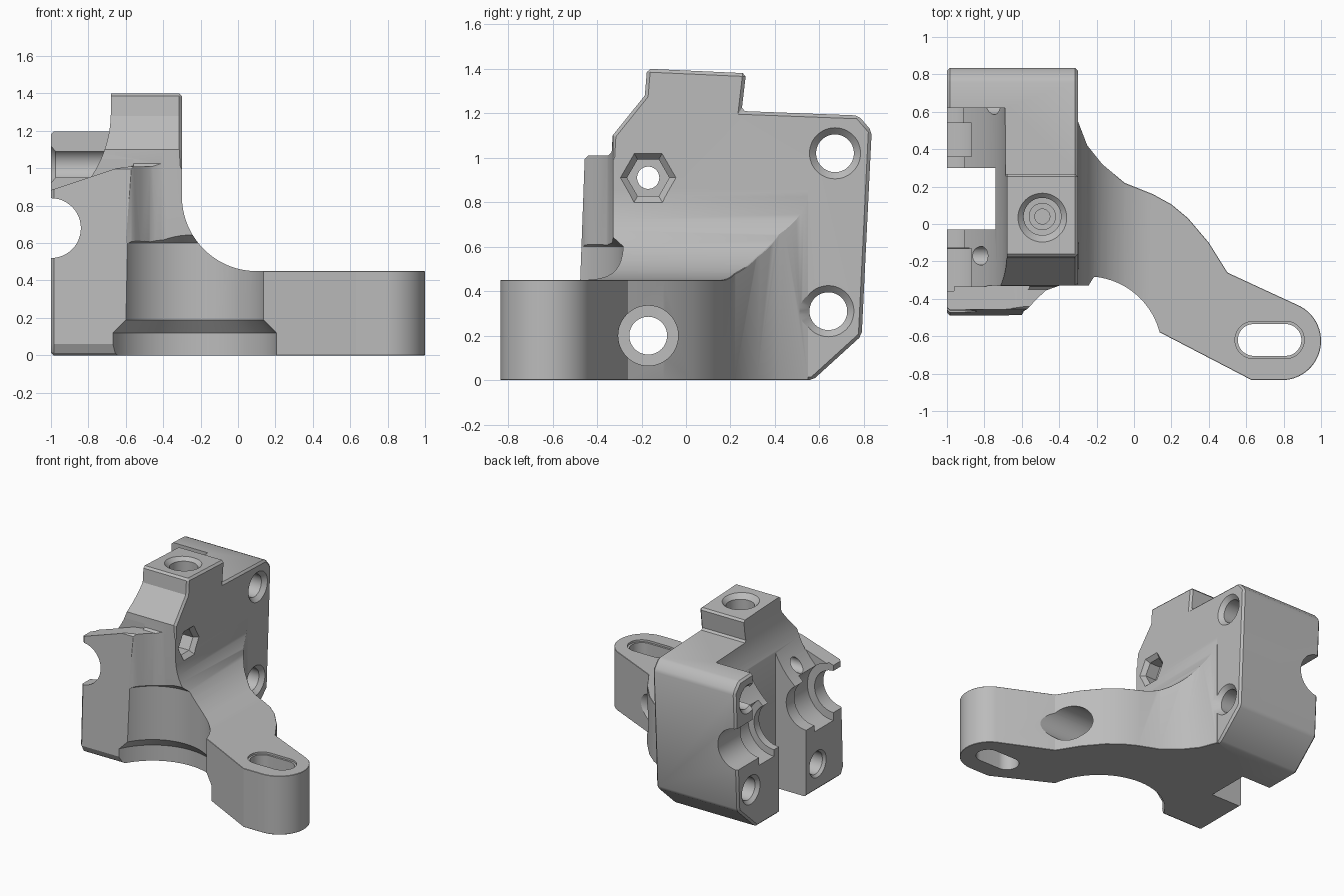
import bpy, bmesh
from math import sin, cos, pi, radians

if "Cube" in bpy.data.objects:
    bpy.data.objects.remove(bpy.data.objects["Cube"], do_unlink=True)

grey = bpy.data.materials.new("mid_grey")
grey.use_nodes = True
grey.diffuse_color = (0.5, 0.5, 0.5, 1)
grey.node_tree.nodes["Principled BSDF"].inputs["Base Color"].default_value = (0.5, 0.5, 0.5, 1)


def place(axis, u, v, d):
    return {"x": (d, u, v), "y": (u, d, v), "z": (u, v, d)}[axis]


def loft(name, axis, rings):
    """Closed solid through rings, each a list of (u, v) and a depth on the axis."""
    bm = bmesh.new()
    loops = [[bm.verts.new(place(axis, u, v, d)) for u, v in pts] for pts, d in rings]
    n = len(loops[0])
    for a, b in zip(loops, loops[1:]):
        for i in range(n):
            j = (i + 1) % n
            bm.faces.new((a[i], a[j], b[j], b[i]))
    bm.faces.new(loops[0])
    bm.faces.new(loops[-1])
    bmesh.ops.recalc_face_normals(bm, faces=bm.faces)
    mesh = bpy.data.meshes.new(name)
    bm.to_mesh(mesh)
    bm.free()
    mesh.materials.append(grey)
    ob = bpy.data.objects.new(name, mesh)
    bpy.context.collection.objects.link(ob)
    return ob


def prism(name, axis, pts, lo, hi):
    return loft(name, axis, [(pts, lo), (pts, hi)])


def arc(cu, cv, r, start, end, n=24):
    steps = [radians(start + (end - start) * i / n) for i in range(n + 1)]
    return [(cu + r * cos(t), cv + r * sin(t)) for t in steps]


def turned(name, axis, cu, cv, profile, sides=48):
    """Round solid from (radius, depth) pairs."""
    turn = 360 / sides
    return loft(name, axis, [(arc(cu, cv, r, 0, 360 - turn, sides - 1), d) for r, d in profile])


def box(name, x, y, z):
    return prism(name, "z", [(x[0], y[0]), (x[1], y[0]), (x[1], y[1]), (x[0], y[1])], *z)


def apply_modifier(ob, mod):
    bpy.context.view_layer.objects.active = ob
    bpy.ops.object.modifier_apply(modifier=mod.name)


def boolean(ob, other, operation="DIFFERENCE"):
    mod = ob.modifiers.new("boolean", "BOOLEAN")
    mod.operation, mod.solver, mod.object = operation, "EXACT", other
    apply_modifier(ob, mod)
    bpy.data.objects.remove(other, do_unlink=True)


def soften(ob, width):
    mod = ob.modifiers.new("edge_break", "BEVEL")
    mod.width, mod.segments, mod.limit_method = width, 1, "ANGLE"
    mod.angle_limit = radians(40)
    apply_modifier(ob, mod)


# Clamp body: slightly leaning side profile with the tower on top
body = prism("clamp_bracket", "x", [
    (-0.46, 0), (0.57, 0), (0.79, 0.2), (0.835, 1.12), (0.775, 1.19), (0.25, 1.21),
    (0.27, 1.38), (-0.175, 1.4), (-0.185, 1.28), (-0.33, 1.1), (-0.335, 1.01),
    (-0.455, 1.01), (-0.49, 0.06)], -1, -0.3)
soften(body, 0.015)

# Arm with rounded end, tall enough to hold the fillet against the body
outline = [(-0.5, 0.5), (-0.3, 0.55), (-0.25, 0.42), (-0.17, 0.32), (-0.05, 0.22),
           (0.1, 0.16), (0.2, 0.105), (0.29, 0.03), (0.4, -0.1), (0.5, -0.26)]
outline += arc(0.79, -0.625, 0.21, 62, -90) + [(0.63, -0.835), (0.12, -0.57), (-0.4, -0.5)]
arm = prism("arm", "z", outline, 0, 0.86)
boolean(arm, prism("fillet_cutter", "y",
                   arc(0.1, 0.85, 0.4, 180, 270) + [(1.2, 0.45), (1.2, 1), (-0.3, 1)], -1, 1))
soften(arm, 0.012)
boolean(body, arm, "UNION")

# Round recess in the front, wider at its foot
boolean(body, turned("front_recess", "z", -0.25, -0.68,
                     [(0.46, -0.1), (0.46, 0.12), (0.4, 0.19), (0.4, 0.6), (0.31, 0.68)], 72))
# Upper front corner, swept back from the clamp block
boolean(body, prism("front_corner", "z", [
    (-0.62, -0.7), (-0.62, -0.48), (-0.57, -0.455), (-0.52, -0.4), (-0.47, -0.355),
    (-0.4, -0.33), (0.1, -0.325), (0.1, -0.7)], 0.6, 1.1))
# Sloping top of the front block
boolean(body, prism("front_slope", "y", [
    (-1.1, 0.85), (-0.65, 1), (-0.56, 1.012), (-0.56, 1.05), (-1.1, 1.05)], -0.6, -0.33))

# Hollow above the clamp, slot between the jaws
boolean(body, prism("hollow", "y",
                    arc(-1.3, 1.3, 0.62, -62, 0) + [(-0.68, 1.6), (-1.3, 1.6)], -0.335, 0.62))
boolean(body, box("jaw_slot", (-1.1, -0.74), (-0.03, 0.3), (-0.1, 1.5)))

# Stepped groove running through both jaws
boolean(body, turned("groove", "y", -1, 0.68, [
    (0.16, -0.7), (0.16, -0.36), (0.22, -0.359), (0.22, -0.13), (0.17, -0.129),
    (0.17, 0.36), (0.22, 0.361), (0.22, 0.54), (0.16, 0.541), (0.16, 1)]))

# Clamp bolt holes, flared at both faces
for y, z in ((0.67, 1.02), (0.64, 0.31)):
    boolean(body, turned("bolt_hole", "x", y, z, [
        (0.13, -1.02), (0.085, -0.975), (0.085, -0.33), (0.13, -0.285)]))
# Long bolt hole with head recess in the arm
boolean(body, turned("long_bolt_hole", "x", -0.17, 0.2, [
    (0.12, -1.02), (0.085, -0.98), (0.085, 0), (0.135, 0.001), (0.135, 0.8)]))
# Upper bolt hole and its nut pocket
boolean(body, turned("nut_hole", "x", -0.17, 0.91, [(0.05, -1.1), (0.05, -0.2)]))
boolean(body, turned("nut_pocket", "x", -0.17, 0.91,
                     [(0.095, -0.42), (0.095, -0.33), (0.14, -0.285)], 6))
# Tower hole, stepped
boolean(body, turned("tower_hole", "z", -0.49, 0.04, [
    (0.04, 0.95), (0.04, 1.1), (0.07, 1.101), (0.07, 1.2), (0.1, 1.201),
    (0.1, 1.36), (0.14, 1.4), (0.14, 1.5)]))
# Long slot in the arm end
for radius, low, high in ((0.085, -0.1, 0.6), (0.1, 0.435, 0.6)):
    capsule = arc(0.64, -0.62, radius, 90, 270) + arc(0.81, -0.62, radius, -90, 90)
    boolean(body, prism("arm_slot", "z", capsule, low, high))

# Smooth the curved walls, keep the edges crisp
bpy.ops.object.select_all(action="DESELECT")
body.select_set(True)
bpy.context.view_layer.objects.active = body
bpy.ops.object.shade_smooth_by_angle(angle=radians(25))
